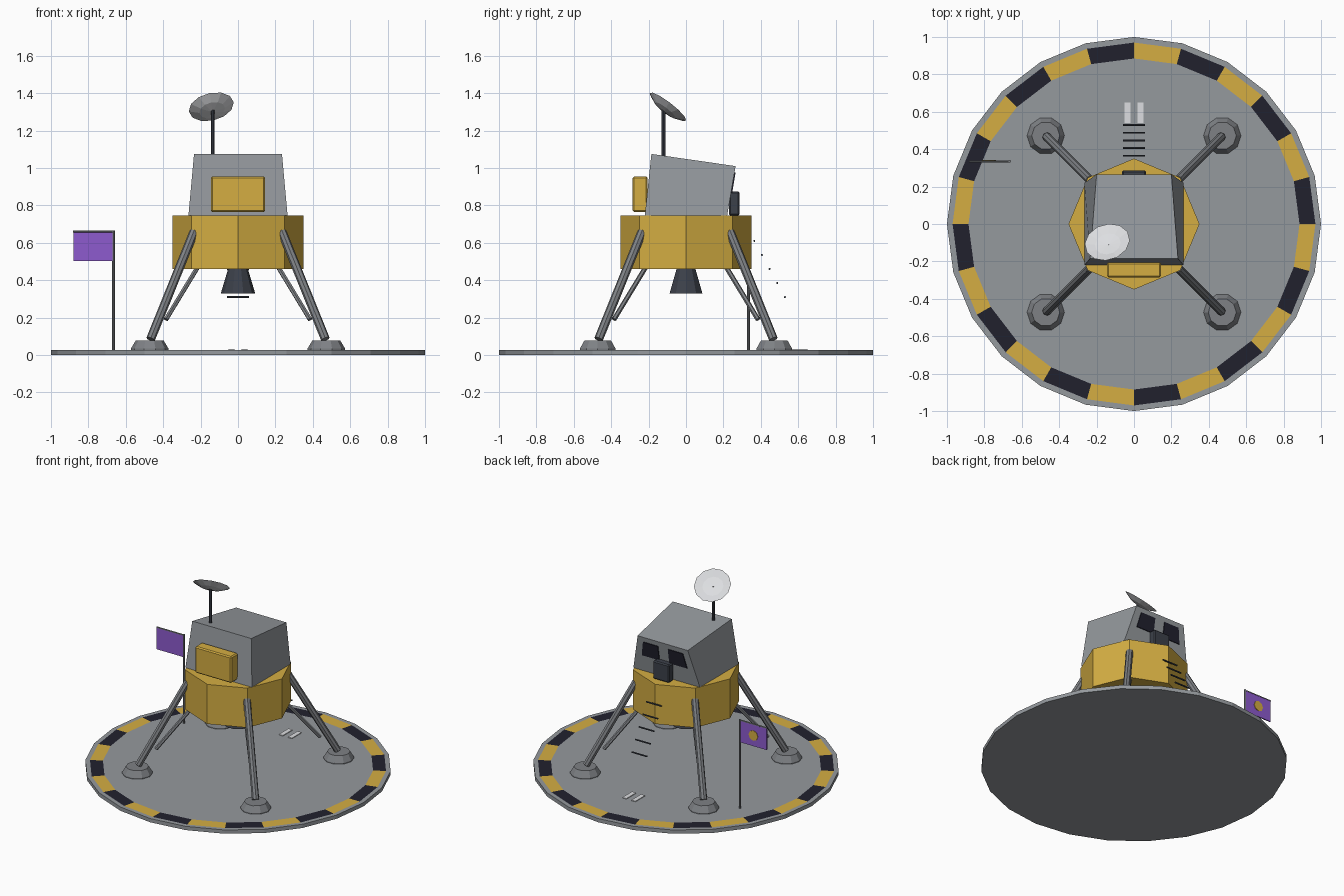
import bpy, bmesh
from math import cos, sin, tau
from mathutils import Vector

cube = bpy.data.objects.get("Cube")
if cube:
    bpy.data.objects.remove(cube, do_unlink=True)


def material(name, *rgb):
    m = bpy.data.materials.new(name)
    m.use_nodes = True
    color = (*rgb, 1)
    m.diffuse_color = color
    m.node_tree.nodes["Principled BSDF"].inputs["Base Color"].default_value = color
    return m


GRAY = material("hull gray", .30, .32, .34)
METAL = material("leg metal", .21, .22, .235)
DARK = material("dark metal", .045, .052, .068)
GOLD = material("gold foil", .66, .42, .055)
BLACK = material("navy black", .015, .015, .027)
PURPLE = material("flag purple", .27, .105, .62)
WHITE = material("off white", .72, .73, .75)


def finish(name, bm, *mats):
    bmesh.ops.recalc_face_normals(bm, faces=bm.faces)
    mesh = bpy.data.meshes.new(name)
    bm.to_mesh(mesh)
    bm.free()
    for m in mats:
        mesh.materials.append(m)
    obj = bpy.data.objects.new(name, mesh)
    bpy.context.collection.objects.link(obj)
    return obj


def lathe(name, profile, sides, mat, start=(0, 0, 0), axis=(0, 0, 1)):
    """Turn (radius, height) points about an axis; closed at both ends."""
    bm = bmesh.new()
    turn = Vector((0, 0, 1)).rotation_difference(Vector(axis))
    rings = []
    for r, h in profile:
        angles = [tau * i / sides for i in range(sides)] if r else [0]
        rings.append([bm.verts.new(Vector(start) + turn @ Vector((r * cos(a), r * sin(a), h)))
                      for a in angles])
    for a, b in zip(rings, rings[1:]):
        for i in range(sides):
            j = (i + 1) % sides
            if len(a) == 1:
                bm.faces.new((a[0], b[i], b[j]))
            elif len(b) == 1:
                bm.faces.new((a[i], a[j], b[0]))
            else:
                bm.faces.new((a[i], a[j], b[j], b[i]))
    for ring in (rings[0], rings[-1]):
        if len(ring) > 1:
            bm.faces.new(ring)
    return finish(name, bm, mat)


def rod(name, a, b, r, mat, sides=8):
    axis = Vector(b) - Vector(a)
    return lathe(name, [(r, 0), (r, axis.length)], sides, mat, a, axis)


def prism(name, base, top, mat):
    """Solid between two matching four-point outlines."""
    bm = bmesh.new()
    lo, hi = ([bm.verts.new(p) for p in pts] for pts in (base, top))
    bm.faces.new(lo)
    bm.faces.new(hi)
    for i in range(4):
        j = (i + 1) % 4
        bm.faces.new((lo[i], lo[j], hi[j], hi[i]))
    return finish(name, bm, mat)


def box(name, x, y, z, mat):
    outline = [(x[0], y[0]), (x[1], y[0]), (x[1], y[1]), (x[0], y[1])]
    return prism(name, [(*p, z[0]) for p in outline], [(*p, z[1]) for p in outline], mat)


# Landing pad with a painted ring of alternating blocks
PAD = .027
pad = lathe("landing_pad", [(0, 0), (1, 0), (1, PAD), (.97, PAD), (.885, PAD), (0, PAD)], 24, GRAY)
pad.data.materials.append(GOLD)
pad.data.materials.append(BLACK)
for face in pad.data.polygons:
    c = face.center
    if c.z > PAD * .9 and .9 < c.xy.length < .95:
        block = int((Vector((1, 0)).angle_signed(c.xy) * -1 % tau) / tau * 24)
        face.material_index = 1 if block % 2 else 2

# Pale guide bars on the pad behind the ladder
for side in (-1, 1):
    box("guide_bar", sorted((side * .02, side * .052)), (.54, .65), (PAD, PAD + .005), WHITE)

# Descent stage and engine nozzle
lathe("descent_stage", [(.35, .46), (.35, .745)], 8, GOLD)
lathe("engine_nozzle", [(0, .40), (.092, .33), (.05, .47)], 10, DARK)

# Four legs, each with a brace and a foot
for sx in (-1, 1):
    for sy in (-1, 1):
        def at(d, z):
            return (sx * d, sy * d, z)
        rod("leg", at(.235, .66), at(.467, .085), .024, METAL)
        rod("leg_brace", at(.215, .47), at(.385, .19), .013, METAL, 6)
        lathe("foot", [(.1, PAD - .002), (.1, .035), (.075, .077)], 10, METAL, (sx * .472, sy * .472, 0))

# Cabin with a sloping roof and a back wall that leans outward
prism("cabin",
      [(-.265, -.22, .745), (.265, -.22, .745), (.265, .22, .745), (-.265, .22, .745)],
      [(-.235, -.185, 1.075), (.235, -.185, 1.075), (.2, .265, 1.01), (-.2, .265, 1.01)], GRAY)

# Equipment box on the front wall
locker = box("equipment_box", (-.145, .145), (-.285, -.205), (.765, .955), GOLD)
bevel = locker.modifiers.new("bevel", "BEVEL")
bevel.width = .008
bevel.segments = 1

# Windows and hatch on the back wall
def on_wall(x, z, lift):
    return (x, .22 + .17 * (z - .745) + lift, z)


for side in (-1, 1):
    outline = [(.04, .868), (.18, .868), (.158, .975), (.04, .975)]
    inner, outer = ([on_wall(side * x, z, lift) for x, z in outline] for lift in (-.001, .006))
    prism("window", inner, outer, BLACK)
hatch = box("hatch", (-.065, .065), (.23, .287), (.745, .875), DARK)
bevel = hatch.modifiers.new("bevel", "BEVEL")
bevel.width = .008
bevel.segments = 1

# Ladder rungs
for i in range(5):
    y, z = .365 + .041 * i, .61 - .075 * i
    rod("ladder_rung", (-.06, y, z), (.06, y, z), .006, DARK, 6)

# Dish antenna
rod("antenna_mast", (-.135, -.12, 1.04), (-.135, -.12, 1.31), .01, DARK)
lathe("antenna_dish", [(0, -.036), (.07, -.024), (.123, 0), (.07, -.016), (0, -.024)], 12, WHITE,
      (-.143, -.097, 1.327), (-.2, .6, .78))

# Flag with a round badge on its back
rod("flag_pole", (-.665, .335, PAD), (-.665, .335, .665), .008, METAL)
rod("flag_rail", (-.882, .335, .66), (-.665, .335, .66), .006, METAL, 6)
box("flag", (-.88, -.67), (.331, .339), (.503, .658), PURPLE)
lathe("flag_badge", [(.037, 0), (.037, .005)], 8, GOLD, (-.775, .338, .58), (0, 1, 0))
